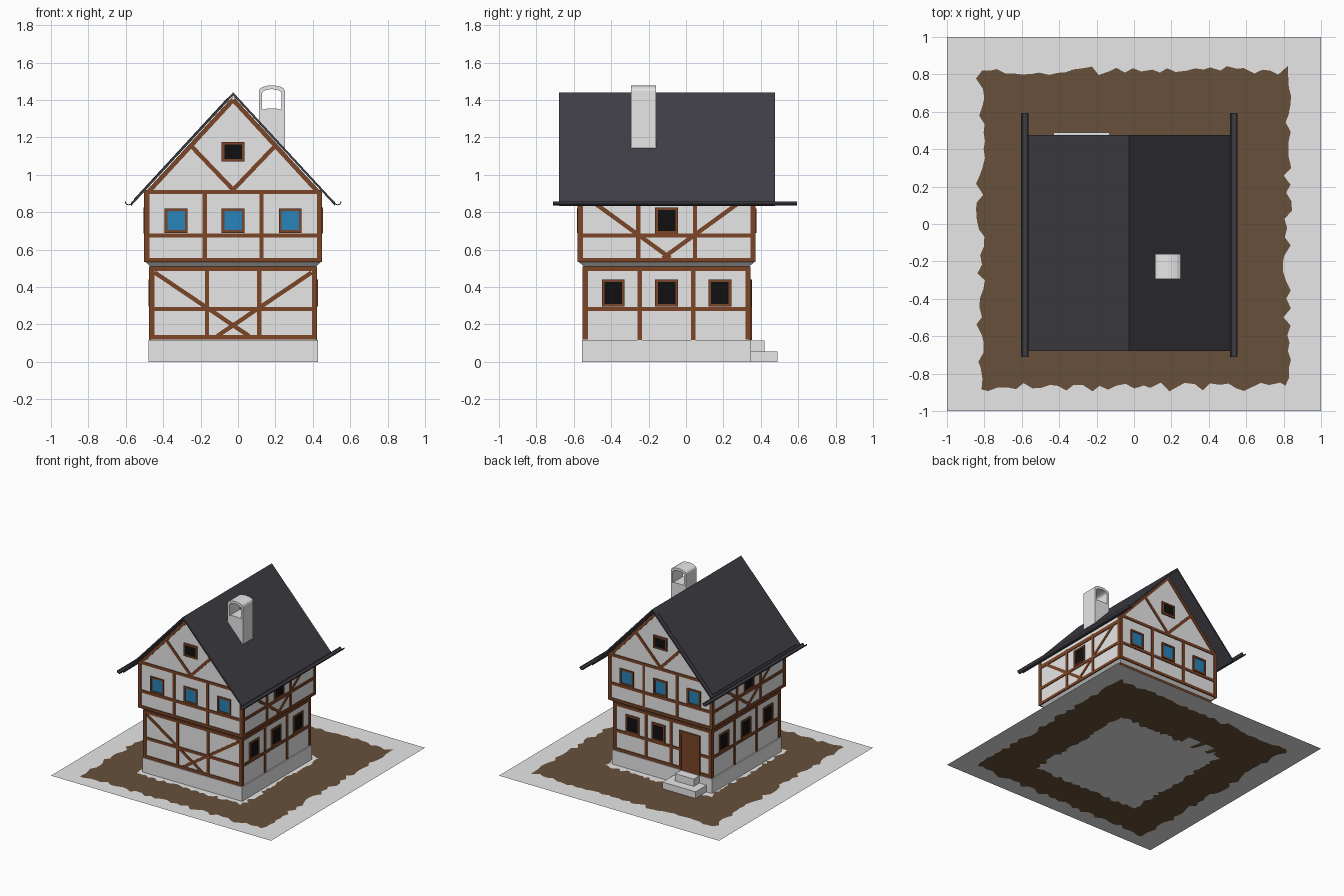
import bpy, bmesh, math, random
from mathutils import Vector, Matrix

if "Cube" in bpy.data.objects:
    bpy.data.objects.remove(bpy.data.objects["Cube"])

random.seed(4)
CX, CY = -0.026, -0.104          # house centre


def mat(name, col):
    m = bpy.data.materials.new(name)
    m.diffuse_color = (*col, 1)
    m.use_nodes = True
    m.node_tree.nodes["Principled BSDF"].inputs["Base Color"].default_value = m.diffuse_color
    return m


PLASTER = mat("pale_plaster", (0.8, 0.8, 0.8))
DIRT = mat("dirt_brown", (0.136, 0.08, 0.044))
TIMBER = mat("timber_brown", (0.2, 0.058, 0.02))
ROOF = mat("slate_roof", (0.05, 0.048, 0.06))
GLASS = mat("blue_glass", (0.02, 0.23, 0.5))
DARK = mat("dark_glass", (0.005, 0.005, 0.005))


def finish(bm, name, *mats, fix=True):
    if fix:
        bmesh.ops.recalc_face_normals(bm, faces=bm.faces)
    me = bpy.data.meshes.new(name)
    bm.to_mesh(me)
    bm.free()
    for m in mats:
        me.materials.append(m)
    ob = bpy.data.objects.new(name, me)
    bpy.context.collection.objects.link(ob)
    return ob


def box(bm, x0, x1, y0, y1, z0, z1):
    m = Matrix.Translation(((x0 + x1) / 2, (y0 + y1) / 2, (z0 + z1) / 2))
    m = m @ Matrix.Diagonal((x1 - x0, y1 - y0, z1 - z0, 1))
    bmesh.ops.create_cube(bm, size=1, matrix=m)


def prism(bm, prof, y0, y1):
    """Extrude an x-z profile along y."""
    f = bm.faces.new([bm.verts.new((x, y0, z)) for x, z in prof])
    r = bmesh.ops.extrude_face_region(bm, geom=[f])
    vs = [g for g in r["geom"] if isinstance(g, bmesh.types.BMVert)]
    bmesh.ops.translate(bm, verts=vs, vec=(0, y1 - y0, 0))


# Ground: grey sheet with a ragged dirt ring cut into it
def square_loop(bm, x0, x1, y0, y1, jit, n=36):
    c = [(x0, y0), (x1, y0), (x1, y1), (x0, y1)]
    out = []
    for k in range(4):
        a, b = Vector(c[k]), Vector(c[(k + 1) % 4])
        t = (b - a).normalized()
        nrm = Vector((t.y, -t.x))
        for i in range(n):
            p = a.lerp(b, i / n) + nrm * random.uniform(-jit, jit)
            p += t * random.uniform(-jit, jit) * 0.3
            out.append(bm.verts.new((p.x, p.y, 0)))
    return out


bm = bmesh.new()
loops = [square_loop(bm, -1, 1, -1, 1, 0),
         square_loop(bm, -0.82, 0.82, -0.87, 0.82, 0.025),
         square_loop(bm, -0.5, 0.46, -0.6, 0.4, 0.02)]
for r in range(2):
    a, b = loops[r], loops[r + 1]
    for i in range(len(a)):
        j = (i + 1) % len(a)
        bm.faces.new((a[i], a[j], b[j], b[i])).material_index = r
bm.faces.new(loops[2])
finish(bm, "ground", PLASTER, DIRT, fix=False)

# Plinth and back steps
bm = bmesh.new()
box(bm, CX - .453, CX + .453, CY - .452, CY + .452, 0, 0.118)
finish(bm, "stone_plinth", PLASTER)
bm = bmesh.new()
box(bm, -0.43, -0.13, 0.34, 0.49, 0, 0.055)
box(bm, -0.365, -0.195, 0.34, 0.42, 0.055, 0.115)
finish(bm, "back_steps", PLASTER)

# Plaster walls: lower storey, flared jetty, upper storey with gable
LO, UP = 0.443, 0.47
bm = bmesh.new()
box(bm, CX - LO, CX + LO, CY - LO, CY + LO, 0.11, 0.51)
bmesh.ops.create_cone(bm, cap_ends=True, segments=4, radius1=LO * 2 ** .5,
                      radius2=UP * 2 ** .5, depth=0.025,
                      matrix=Matrix.Translation((CX, CY, .5225)) @ Matrix.Rotation(math.pi / 4, 4, 'Z'))
prism(bm, [(CX - UP, .535), (CX + UP, .535), (CX + UP, .908), (CX, 1.42), (CX - UP, .908)], CY - UP, CY + UP)
finish(bm, "plaster_walls", PLASTER)

# Wall faces: u runs along the wall from its middle, v is height
FACES = {"front": ((1, 0, 0), (0, -1, 0)), "back": ((1, 0, 0), (0, 1, 0)),
         "left": ((0, 1, 0), (-1, 0, 0)), "right": ((0, 1, 0), (1, 0, 0))}


def bar(bm, face, h, a, b, w, d=0.006):
    """Beam on a wall at half-width h from point a to point b."""
    U, N = (Vector(v) for v in FACES[face])
    p, q = (Vector((CX, CY, 0)) + U * u + Vector((0, 0, v)) for u, v in (a, b))
    X = (q - p).normalized()
    Y = N.cross(X)
    depth = d + 0.01
    c = (p + q) / 2 + N * (h + d - depth / 2)
    m = Matrix((X * (q - p).length, Y * w, N * depth)).transposed().to_4x4()
    bmesh.ops.create_cube(bm, size=1, matrix=Matrix.Translation(c) @ m)


def window(frames, panes, face, h, u, z0, z1, w=0.122, t=0.014):
    e = w / 2 - t / 2
    for s in (-e, e):
        bar(frames, face, h, (u + s, z0), (u + s, z1), t, .01)
    for z in (z0 + t / 2, z1 - t / 2):
        bar(frames, face, h, (u - w / 2, z), (u + w / 2, z), t, .0098)
    bar(panes, face, h, (u, z0 + .004), (u, z1 - .004), w - .01, .003)


frames, blue, dark = bmesh.new(), bmesh.new(), bmesh.new()
for face in FACES:
    bm = bmesh.new()
    gable = face in ("front", "back")
    B = 0.023

    def pair(h, a, b, w=B, d=.0055):
        for s in (-1, 1):
            bar(bm, face, h, (s * a[0], a[1]), (s * b[0], b[1]), w, d)

    def rail(h, z, w=B):
        bar(bm, face, h, (-h, z), (h, z), w)

    # corner posts and rails
    pair(LO, (LO - .008, .12), (LO - .008, .51), .028, .006)
    pair(UP, (UP - .008, .533), (UP - .008, .912), .028, .006)
    for z in (.283, .498):
        rail(LO, z)
    for z in (.545, .675):
        rail(UP, z)
    if gable:
        rail(LO, .131)
        rail(UP, .908)
        pair(UP, (.152, .54), (.152, .9))
        # gable rafters, braces and windows
        pair(UP, (UP - .01, .90), (0, 1.40))
        pair(UP, (0, .92), (.225, 1.155))
        for u in (-.305, 0, .305):
            window(frames, blue, face, UP, u, .69, .82)
        window(frames, dark, face, UP, 0, 1.07, 1.175)
        if face == "front":
            pair(LO, (.14, .13), (.14, .5))
            pair(LO, (-.42, .478), (.085, .138), B, .005)
        else:
            for u in (.151, -.075):
                bar(bm, face, LO, (u, .13), (u, .5), B)
            for u in (.271, .036):
                window(frames, dark, face, LO, u, .295, .44)
    else:
        rail(UP, .86, .03)
        pair(LO, (.143, .118), (.143, .5))
        pair(UP, (.152, .54), (.152, .88))
        pair(UP, (.40, .86), (-.02, .555), B, .005)
        for u in (-.285, 0, .285):
            window(frames, dark, face, LO, u, .295, .44)
        window(frames, dark, face, UP, 0, .685, .825)
    finish(bm, face + "_timbers", TIMBER)
finish(frames, "window_frames", TIMBER)
finish(blue, "blue_window_panes", GLASS)
finish(dark, "dark_window_panes", DARK)

# Back door with frame
bm = bmesh.new()
bar(bm, "back", LO, (-.25, .118), (-.25, .425), .15, .008)
for u in (-.335, -.165):
    bar(bm, "back", LO, (u, .118), (u, .44), .02, .013)
bar(bm, "back", LO, (-.345, .43), (-.155, .43), .02, .0128)
finish(bm, "back_door", TIMBER)

# Roof: thin folded sheet with a raised panel on the left slope
bm = bmesh.new()
E, T, A, S = 0.545, 0.017, 1.424, 1.083
prism(bm, [(CX - E, A - S * E), (CX, A), (CX + E, A - S * E), (CX + E, A - S * E + T),
           (CX, A + T), (CX - E, A - S * E + T)], -0.68, 0.477)
p = [(d, A + T - S * d) for d in (.03, .53)]
prism(bm, [(CX - d, z + o) for (d, z), o in ((p[0], -.003), (p[1], -.003), (p[1], .004), (p[0], .004))],
      -.645, .445)
finish(bm, "roof", ROOF)

# Half-pipe gutters along both eaves
for s, name in ((-1, "left_gutter"), (1, "right_gutter")):
    bm = bmesh.new()
    arc = [math.pi + math.pi * i / 8 for i in range(9)]
    prof = [(.02 * math.cos(t), .02 * math.sin(t)) for t in arc]
    prof += [(.015 * math.cos(t), .015 * math.sin(t)) for t in reversed(arc)]
    prism(bm, [(CX + s * .559 + x, .857 + z) for x, z in prof], -0.71, 0.593)
    finish(bm, name, ROOF)

# Chimney: body with domed top, and an arched hood open front and back
bm = bmesh.new()


def arch(hw, z, rise, n=8):
    return [(.181 + hw * math.cos(math.pi * i / n), z + rise * math.sin(math.pi * i / n)) for i in range(n + 1)]


prism(bm, [(.112, 1.1), (.25, 1.1)] + arch(.069, 1.335, .02), -0.295, -0.16)
prism(bm, [(.25, 1.33)] + arch(.069, 1.45, .028) + [(.112, 1.33), (.129, 1.33)]
      + arch(.052, 1.435, .023)[::-1] + [(.233, 1.33)], -0.2951, -0.1599)
finish(bm, "chimney", PLASTER)
